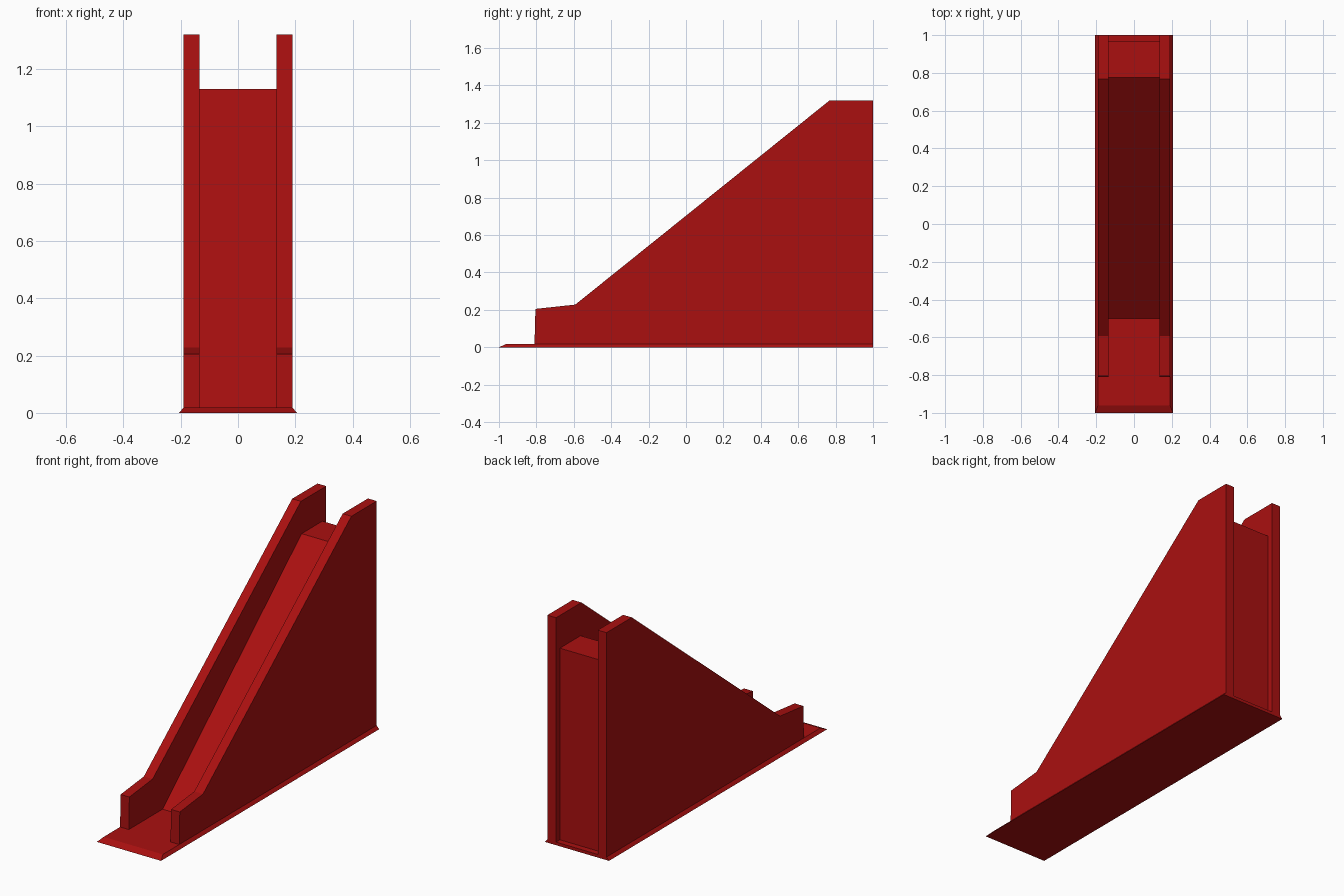
import bpy
import bmesh

cube = bpy.data.objects.get("Cube")
if cube:
    bpy.data.objects.remove(cube, do_unlink=True)

red = bpy.data.materials.new("deep red")
red.use_nodes = True
red.diffuse_color = (0.40, 0.005, 0.005, 1)
red.node_tree.nodes["Principled BSDF"].inputs["Base Color"].default_value = red.diffuse_color


def make_object(name, bm):
    bmesh.ops.recalc_face_normals(bm, faces=bm.faces[:])
    mesh = bpy.data.meshes.new(name)
    bm.to_mesh(mesh)
    bm.free()
    mesh.materials.append(red)
    obj = bpy.data.objects.new(name, mesh)
    bpy.context.collection.objects.link(obj)


def extrude_profile(name, profile, x0, x1):
    """Extrude a side profile of (y, z) points from x0 to x1."""
    bm = bmesh.new()
    face = bm.faces.new([bm.verts.new((x0, y, z)) for y, z in profile])
    out = bmesh.ops.extrude_face_region(bm, geom=[face])
    verts = [v for v in out["geom"] if isinstance(v, bmesh.types.BMVert)]
    bmesh.ops.translate(bm, verts=verts, vec=(x1 - x0, 0, 0))
    make_object(name, bm)


BASE_TOP = 0.018
INNER, OUTER = 0.134, 0.19

# Base plate, bevelled on the front and the sides
bm = bmesh.new()
bmesh.ops.create_cube(bm, size=2)
for v in bm.verts:
    top = v.co.z > 0
    v.co.x *= OUTER if top else 0.206
    if top and v.co.y < 0:
        v.co.y = -0.96
    v.co.z = BASE_TOP if top else 0
make_object("base_plate", bm)

# Side walls with a low front kerb and a long slope
wall = [(-0.81, BASE_TOP), (1, BASE_TOP), (1, 1.32), (0.768, 1.32),
        (-0.592, 0.228), (-0.805, 0.205)]
for side, sign in (("left", 1), ("right", -1)):
    extrude_profile(side + "_wall", wall, sign * INNER, sign * OUTER)

# Chute between the walls, with a flat platform on top and a recessed back
chute = [(-0.5, BASE_TOP), (0.965, BASE_TOP), (0.965, 1.13), (0.775, 1.13)]
extrude_profile("chute", chute, -INNER, INNER)
